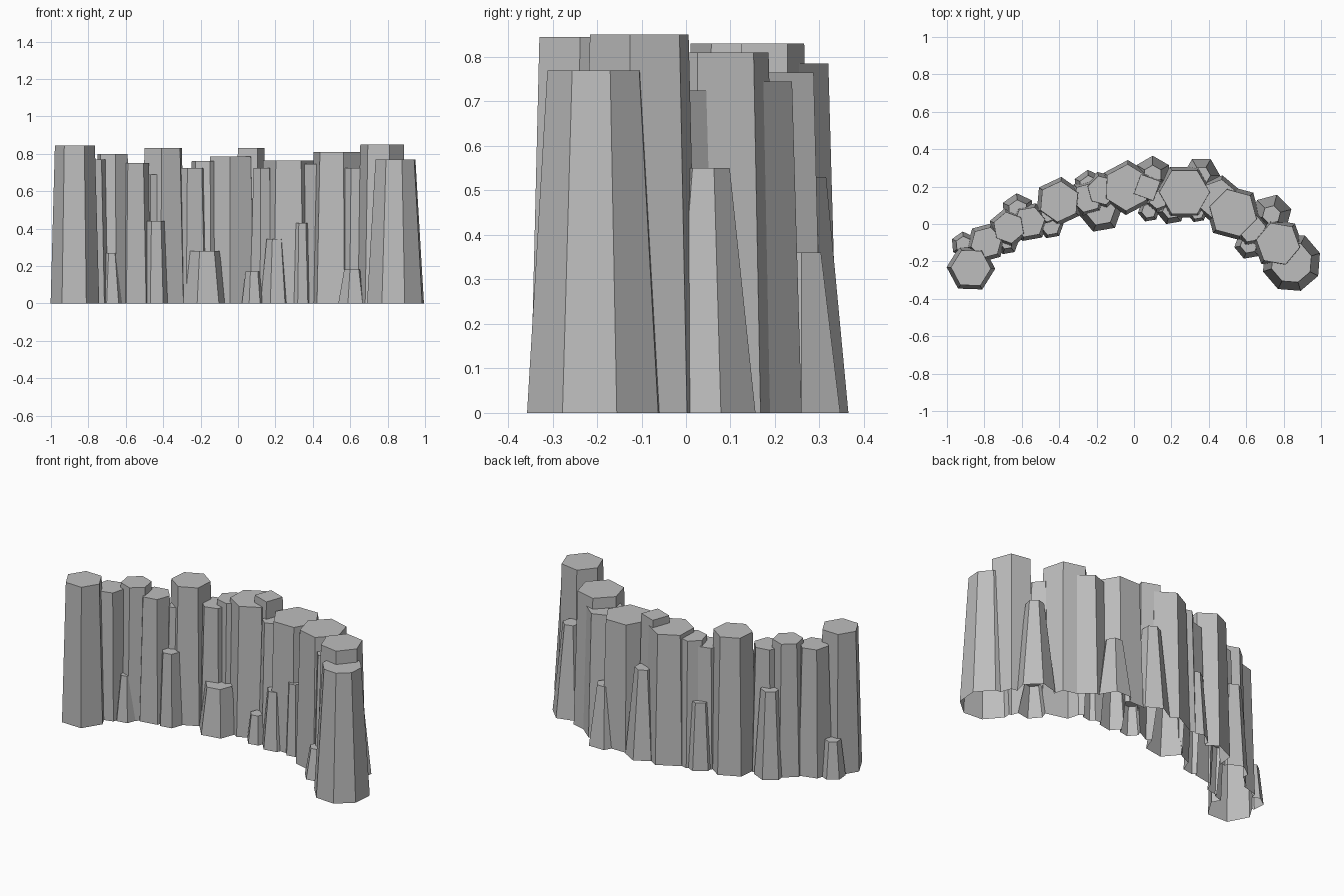
import bpy
import bmesh
from math import radians
from mathutils import Matrix

cube = bpy.data.objects.get("Cube")
if cube:
    bpy.data.objects.remove(cube, do_unlink=True)

# Plain grey stone shared by the whole rock wall
stone = bpy.data.materials.new("grey_stone")
stone.use_nodes = True
stone_colour = (0.51, 0.51, 0.51, 1)
stone.diffuse_color = stone_colour
stone.node_tree.nodes["Principled BSDF"].inputs["Base Color"].default_value = stone_colour

columns = bpy.data.collections.new("columns")
bpy.context.scene.collection.children.link(columns)


def add_column(name, x, y, top_radius, bottom_radius, height, sides, turn):
    """Tapered prism on the ground; turn is the angle of a corner from +x."""
    bm = bmesh.new()
    placement = Matrix.Translation((x, y, height / 2)) @ Matrix.Rotation(radians(turn - 90), 4, "Z")
    bmesh.ops.create_cone(bm, cap_ends=True, cap_tris=False, segments=sides,
                          radius1=bottom_radius, radius2=top_radius,
                          depth=height, matrix=placement)
    mesh = bpy.data.meshes.new(name)
    bm.to_mesh(mesh)
    bm.free()
    mesh.materials.append(stone)
    column = bpy.data.objects.new(name, mesh)
    columns.objects.link(column)


# Tall columns along the arc: x, y, top radius, height, turn
tall_columns = [
    (-.79, -.1, .085, .77, 15),
    (-.67, -.02, .085, .8, 40),
    (-.56, .01, .085, .75, 10),
    (-.4, .12, .11, .83, 25),
    (-.25, .14, .08, .725, 15),
    (-.17, .18, .08, .76, 45),
    (-.038, .195, .125, .785, 28),
    (.27, .17, .135, .765, 0),
    (.45, .13, .11, .745, 20),
    (.53, .06, .13, .81, -15),
    (.63, -.025, .075, .725, 10),
    (.77, -.105, .118, .85, -10),
]
for x, y, radius, height, turn in tall_columns:
    add_column("tall_column", x, y, radius, radius + 0.022, height, 6, turn)

# Columns closing both ends, and the square one at the middle
add_column("right_end_column", -.872, -.235, .107, .13, .845, 6, -2)
add_column("left_end_column", .842, -.205, .112, .16, .77, 8, 18)
add_column("square_column", .07, .195, .078, .095, .83, 4, 25)

# Slim tall columns that fill gaps on the front
add_column("gap_column", -.46, .05, .04, .06, .69, 6, 20)
add_column("gap_column", .13, .13, .05, .07, .725, 6, 20)

# Short flared columns at the foot: x, y, top radius, bottom radius, height, turn
front_stubs = [
    (-.68, -.1, .035, .065, .27, 10),
    (-.445, -.01, .052, .07, .44, 10),
    (-.178, .07, .08, .118, .28, 10),
    (.08, .07, .04, .06, .17, 10),
    (.2, .075, .048, .08, .345, 10),
    (.338, .062, .038, .055, .43, 10),
    (.615, -.11, .048, .08, .18, 10),
]
back_stubs = [
    (-.91, -.11, .045, .07, .22, 35),
    (-.62, .075, .055, .09, .52, 35),
    (-.24, .205, .055, .085, .4, 35),
    (.1, .265, .05, .1, .53, 30),
    (.36, .26, .05, .1, .36, 0),
    (.735, .05, .05, .11, .55, 15),
]
for name, stubs in (("front_stub", front_stubs), ("back_stub", back_stubs)):
    for x, y, top, bottom, height, turn in stubs:
        add_column(name, x, y, top, bottom, height, 6, turn)

# Fuse all columns into one continuous wall
parts = list(columns.objects)
wall = parts[0]
wall.name = "column_wall"
columns.objects.unlink(wall)
bpy.context.scene.collection.objects.link(wall)
fuse = wall.modifiers.new("fuse", "BOOLEAN")
fuse.operation = "UNION"
fuse.solver = "EXACT"
fuse.operand_type = "COLLECTION"
fuse.collection = columns
evaluated = wall.evaluated_get(bpy.context.evaluated_depsgraph_get())
fused = bpy.data.meshes.new_from_object(evaluated)
wall.modifiers.clear()
wall.data = fused
for part in parts[1:]:
    bpy.data.objects.remove(part, do_unlink=True)
bpy.data.collections.remove(columns)

# Leave the wall open underneath
bm = bmesh.new()
bm.from_mesh(fused)
bm.normal_update()
underside = [face for face in bm.faces if face.normal.z < -0.9]
bmesh.ops.delete(bm, geom=underside, context="FACES")
bm.to_mesh(fused)
bm.free()
